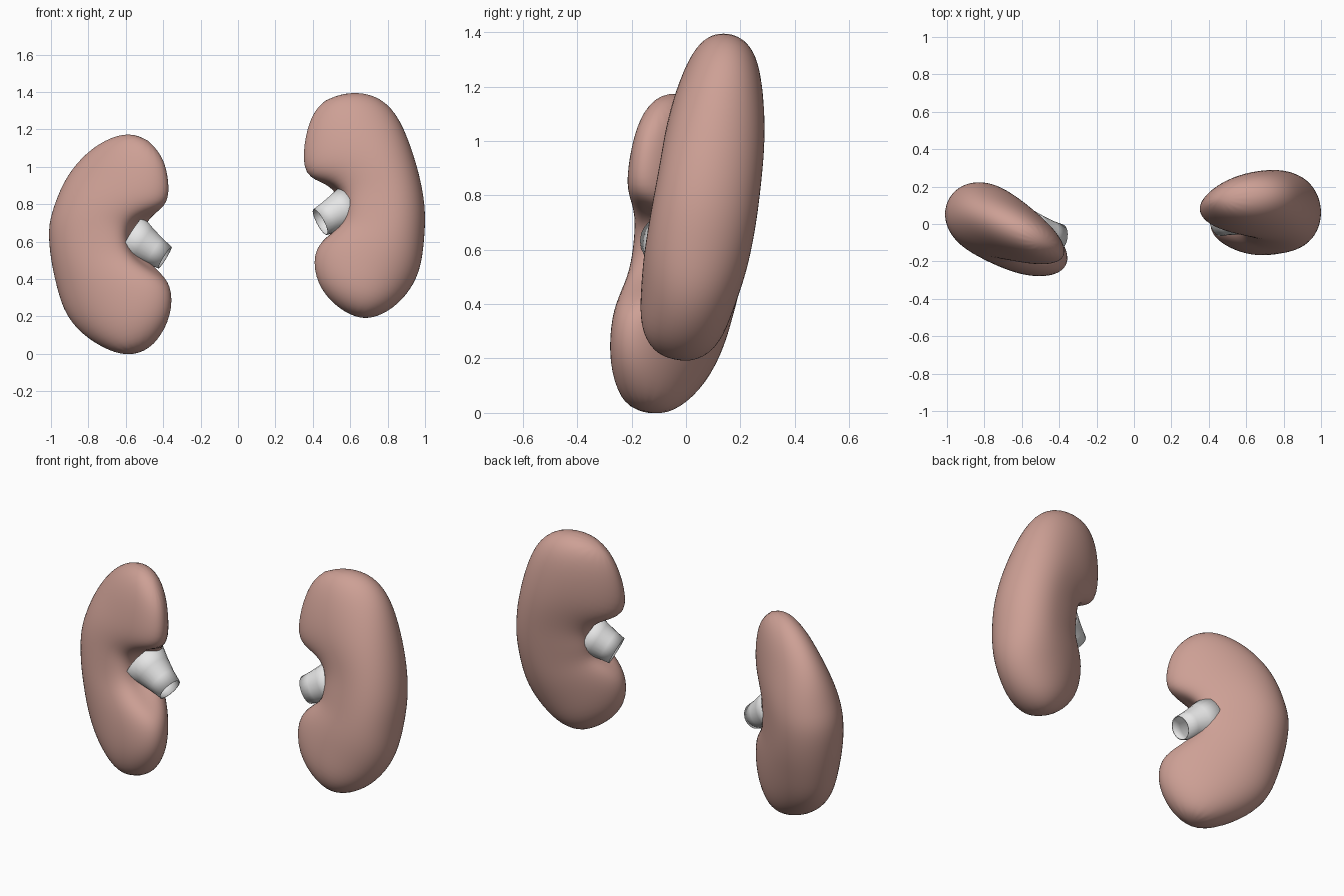
import bpy, bmesh, math
from mathutils import Vector

cube = bpy.data.objects.get("Cube")
if cube:
    bpy.data.objects.remove(cube)


def material(name, rgb):
    m = bpy.data.materials.new(name)
    m.use_nodes = True
    m.diffuse_color = (*rgb, 1)
    m.node_tree.nodes["Principled BSDF"].inputs["Base Color"].default_value = (*rgb, 1)
    return m


FLESH = material("flesh_pink", (0.61, 0.35, 0.30))
GREY = material("pale_grey", (0.79, 0.79, 0.79))


def finish(name, bm, mat):
    bmesh.ops.recalc_face_normals(bm, faces=bm.faces)
    mesh = bpy.data.meshes.new(name)
    bm.to_mesh(mesh)
    bm.free()
    mesh.materials.append(mat)
    mesh.polygons.foreach_set("use_smooth", [True] * len(mesh.polygons))
    obj = bpy.data.objects.new(name, mesh)
    bpy.context.collection.objects.link(obj)
    return obj


def bridge(bm, rings):
    for a, b in zip(rings, rings[1:]):
        n = len(a)
        for i in range(n):
            j = (i + 1) % n
            bm.faces.new((a[i], a[j], b[j], b[i]))


def kidney(name, rings, poles, origin, slope_x, slope_z, egg, segs=16):
    """Loft of egg-shaped rings, each (inner x, z, outer x, z, half depth, pocket)."""
    ox, oy, oz = origin

    def on_plane(x, z):
        return Vector((x, oy + slope_x * (x - ox) + slope_z * (z - oz), z))

    normal = Vector((-slope_x, 1, -slope_z)).normalized()
    bm = bmesh.new()
    loops = []
    for ix, iz, ux, uz, depth, pocket in rings:
        inner, outer = on_plane(ix, iz), on_plane(ux, uz)
        mid, half = (inner + outer) / 2, (outer - inner) * 0.51
        loop = []
        for k in range(segs):
            t = math.tau * k / segs
            c, s = math.cos(t), math.sin(t)
            # the pocket hollows the inner side between a back lip and a smaller front lip
            inward = max(0, -c)
            lip = 1.4 * s if s > 0 else -0.6 * s
            along = c + pocket * (0.6 * inward ** 6 - inward * lip)
            loop.append(bm.verts.new(mid + half * along + normal * depth * 1.03 * s * (1 + egg * c)))
        loops.append(loop)
    bridge(bm, loops)
    for loop, (x, z) in zip((loops[0], loops[-1]), poles):
        tip = bm.verts.new(on_plane(x, z))
        for i in range(segs):
            bm.faces.new((loop[i], loop[(i + 1) % segs], tip))
    obj = finish(name, bm, FLESH)
    smooth = obj.modifiers.new("smooth", "SUBSURF")
    smooth.levels = smooth.render_levels = 2


def tube(name, start, end, r_start, r_end, segs=24):
    """Open flared pipe, wide where it enters the organ."""
    start, end = Vector(start), Vector(end)
    axis = (end - start).normalized()
    u = axis.cross(Vector((0, 1, 0))).normalized()
    v = axis.cross(u)
    bm = bmesh.new()
    loops = []
    for f in (0, 0.35, 0.7, 1):
        r = r_end + (r_start - r_end) * (1 - f) ** 1.3
        loops.append([bm.verts.new(start.lerp(end, f) + r * (
            u * math.cos(math.tau * k / segs) + v * math.sin(math.tau * k / segs)))
            for k in range(segs)])
    bridge(bm, loops)
    obj = finish(name, bm, GREY)
    obj.modifiers.new("wall", "SOLIDIFY").thickness = 0.005


# Left organ, set higher
kidney("left_kidney", [
    (0.39, 1.27, 0.60, 1.40, 0.075, 0),
    (0.35, 1.13, 0.74, 1.385, 0.125, 0),
    (0.345, 0.945, 0.85, 1.29, 0.16, 0),
    (0.47, 0.91, 0.925, 1.11, 0.18, 0.15),
    (0.535, 0.85, 0.98, 0.92, 0.185, 0.3),
    (0.54, 0.77, 1.005, 0.75, 0.19, 0.4),
    (0.53, 0.69, 0.995, 0.60, 0.19, 0.3),
    (0.455, 0.635, 0.98, 0.46, 0.185, 0.15),
    (0.395, 0.54, 0.925, 0.34, 0.17, 0),
    (0.42, 0.37, 0.83, 0.24, 0.15, 0),
    (0.52, 0.26, 0.72, 0.19, 0.09, 0),
], [(0.46, 1.36), (0.62, 0.20)], (0.68, 0.065, 0.8), 0.1, 0.165, 0.2)

# Right organ, set lower and turned inward
kidney("right_kidney", [
    (-0.40, 1.04, -0.60, 1.185, 0.07, 0),
    (-0.375, 0.93, -0.74, 1.13, 0.11, 0),
    (-0.375, 0.80, -0.86, 1.02, 0.14, 0),
    (-0.46, 0.745, -0.93, 0.90, 0.165, 0.15),
    (-0.53, 0.69, -0.97, 0.78, 0.18, 0.3),
    (-0.54, 0.61, -1.00, 0.67, 0.185, 0.4),
    (-0.52, 0.52, -0.985, 0.50, 0.185, 0.3),
    (-0.44, 0.455, -0.955, 0.35, 0.18, 0.15),
    (-0.36, 0.38, -0.91, 0.19, 0.17, 0),
    (-0.36, 0.21, -0.79, 0.07, 0.15, 0),
    (-0.44, 0.07, -0.64, -0.005, 0.10, 0),
], [(-0.48, 1.15), (-0.53, 0.0)], (-0.68, -0.035, 0.6), -0.52, 0.07, 0.12)

# Outlet tubes
tube("left_tube", (0.59, 0.055, 0.785), (0.44, 0.01, 0.705), 0.115, 0.078)
tube("right_tube", (-0.57, -0.045, 0.625), (-0.39, -0.07, 0.515), 0.125, 0.068)
